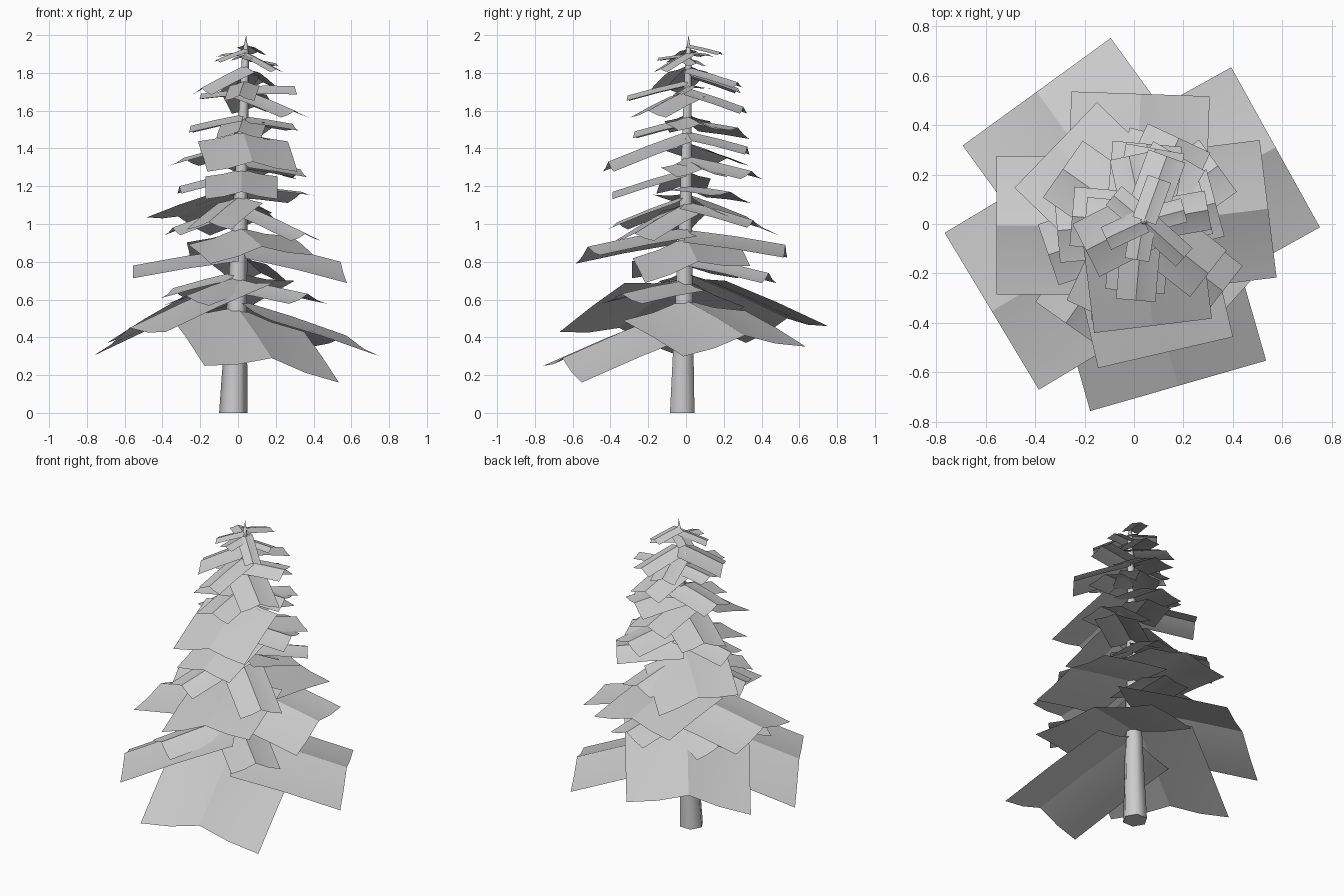
import bpy
import bmesh
from math import radians, cos, sin, tau
from mathutils import Vector

default_cube = bpy.data.objects.get("Cube")
if default_cube:
    bpy.data.objects.remove(default_cube, do_unlink=True)

# One plain grey for the whole tree
grey = bpy.data.materials.new("plain_grey")
grey.use_nodes = True
colour = (0.6, 0.6, 0.6, 1)
grey.diffuse_color = colour
grey.node_tree.nodes["Principled BSDF"].inputs["Base Color"].default_value = colour

SEGMENTS = 2        # rows along a branch
# Share of the half width, and of the fold drop, at each column of a branch
COLUMNS = ((-1, 1), (-0.5, 0.65), (0, 0), (0.5, 0.65), (1, 1))


def trunk_centre(z):
    """Axis of the slightly leaning trunk at a given height."""
    return Vector((-0.025 + 0.034 * z, -0.02 + 0.017 * z, z))


def finish(name, bm, angle):
    """Turn a bmesh into a shaded, coloured object."""
    mesh = bpy.data.meshes.new(name)
    bm.to_mesh(mesh)
    bm.free()
    mesh.materials.append(grey)
    obj = bpy.data.objects.new(name, mesh)
    bpy.context.collection.objects.link(obj)
    bpy.ops.object.select_all(action="DESELECT")
    obj.select_set(True)
    bpy.context.view_layer.objects.active = obj
    bpy.ops.object.shade_smooth_by_angle(angle=radians(angle))
    return obj


def add_branch(bm, half_width, slope, azimuth, length, root_z, tip_z, roll=0):
    """A folded card with sagging halves that hangs outward from the trunk."""
    outward = Vector((cos(radians(azimuth)), sin(radians(azimuth)), 0))
    sideways = Vector((-outward.y, outward.x, 0))
    root = trunk_centre(root_z)
    rows = []
    for step in range(SEGMENTS + 1):
        t = step / SEGMENTS
        spine = root + outward * length * t
        spine.z = root_z + (tip_z - root_z) * t + 0.04 * length * t * (1 - t)
        row = []
        for side, drop in COLUMNS:
            point = spine + sideways * side * half_width
            point.z += half_width * (roll * side - slope * drop)
            row.append(bm.verts.new(point))
        rows.append(row)
    for near, far in zip(rows, rows[1:]):
        for i in range(len(COLUMNS) - 1):
            bm.faces.new((near[i], far[i], far[i + 1], near[i + 1]))


def add_tier(name, half_width, slope, branches):
    """Branches as azimuth, length, root height, tip height and optional roll."""
    bm = bmesh.new()
    for branch in branches:
        add_branch(bm, half_width, slope, *branch)
    return finish(name, bm, 20)


# Trunk: tapered hexagonal rings ending in a pointed leader
bm = bmesh.new()
rings = []
for z, radius in ((0, 0.075), (0.5, 0.056), (1.1, 0.038), (1.9, 0.018)):
    centre = trunk_centre(z)
    rings.append([
        bm.verts.new(centre + radius * Vector((cos(tau * i / 6), sin(tau * i / 6), 0)))
        for i in range(6)
    ])
bm.faces.new(rings[0][::-1])
for low, high in zip(rings, rings[1:]):
    for i in range(6):
        j = (i + 1) % 6
        bm.faces.new((low[i], low[j], high[j], high[i]))
tip = bm.verts.new(trunk_centre(2))
for i in range(6):
    bm.faces.new((rings[-1][i], rings[-1][(i + 1) % 6], tip))
finish("trunk", bm, 65)

# Broad skirt of branches near the ground
add_tier("skirt_branches", 0.37, 0.23, [
    (126, 0.67, 0.74, 0.50, -0.12), (29, 0.66, 0.60, 0.41, 0.07),
    (286, 0.67, 0.56, 0.29, -0.12), (211, 0.67, 0.71, 0.45, 0.17)])

# Narrow branches filling the gaps above the skirt
add_tier("lower_filler_branches", 0.15, 0.35, [
    (235, 0.48, 0.72, 0.62), (318, 0.50, 0.70, 0.63),
    (75, 0.46, 0.84, 0.74), (155, 0.38, 0.75, 0.66)])

# Wide cross-shaped tier
add_tier("lower_branches", 0.28, 0.24, [
    (7, 0.54, 0.93, 0.80, 0.16), (180, 0.56, 0.87, 0.78),
    (88, 0.53, 0.97, 0.89), (283, 0.53, 0.98, 0.88, 0.08)])

# Middle tiers
add_tier("middle_branches", 0.24, 0.22, [
    (136, 0.46, 1.16, 1.04, 0.2), (277, 0.42, 1.49, 1.33)])
add_tier("middle_front_branch", 0.19, 0.2, [
    (270, 0.39, 1.29, 1.17)])
add_tier("middle_filler_branches", 0.13, 0.3, [
    (199, 0.38, 1.11, 0.98), (75, 0.37, 1.12, 1.02),
    (245, 0.40, 1.15, 1.01), (185, 0.33, 1.28, 1.20),
    (322, 0.44, 1.11, 0.95), (36, 0.40, 1.20, 1.17, -0.15)])
add_tier("upper_middle_branches", 0.14, 0.3, [
    (65, 0.38, 1.36, 1.28), (145, 0.38, 1.43, 1.35),
    (15, 0.32, 1.34, 1.29), (85, 0.32, 1.49, 1.41)])

# Upper tiers
add_tier("upper_branches", 0.12, 0.3, [
    (15, 0.27, 1.57, 1.53), (265, 0.28, 1.56, 1.49),
    (175, 0.28, 1.58, 1.52), (60, 0.31, 1.55, 1.51, -0.2),
    (322, 0.34, 1.71, 1.60), (207, 0.26, 1.84, 1.72),
    (80, 0.30, 1.72, 1.62)])
add_tier("crown_branches", 0.08, 0.35, [
    (70, 0.28, 1.83, 1.75), (265, 0.32, 1.76, 1.68),
    (175, 0.23, 1.71, 1.69), (10, 0.27, 1.73, 1.73, 0.2),
    (102, 0.27, 1.81, 1.72)])

# Small branches around the leader
add_tier("top_branches", 0.05, 0.3, [
    (318, 0.22, 1.91, 1.82), (205, 0.17, 1.93, 1.87),
    (70, 0.18, 1.95, 1.91), (15, 0.17, 1.88, 1.85),
    (140, 0.16, 1.91, 1.90), (260, 0.16, 1.90, 1.88)])
